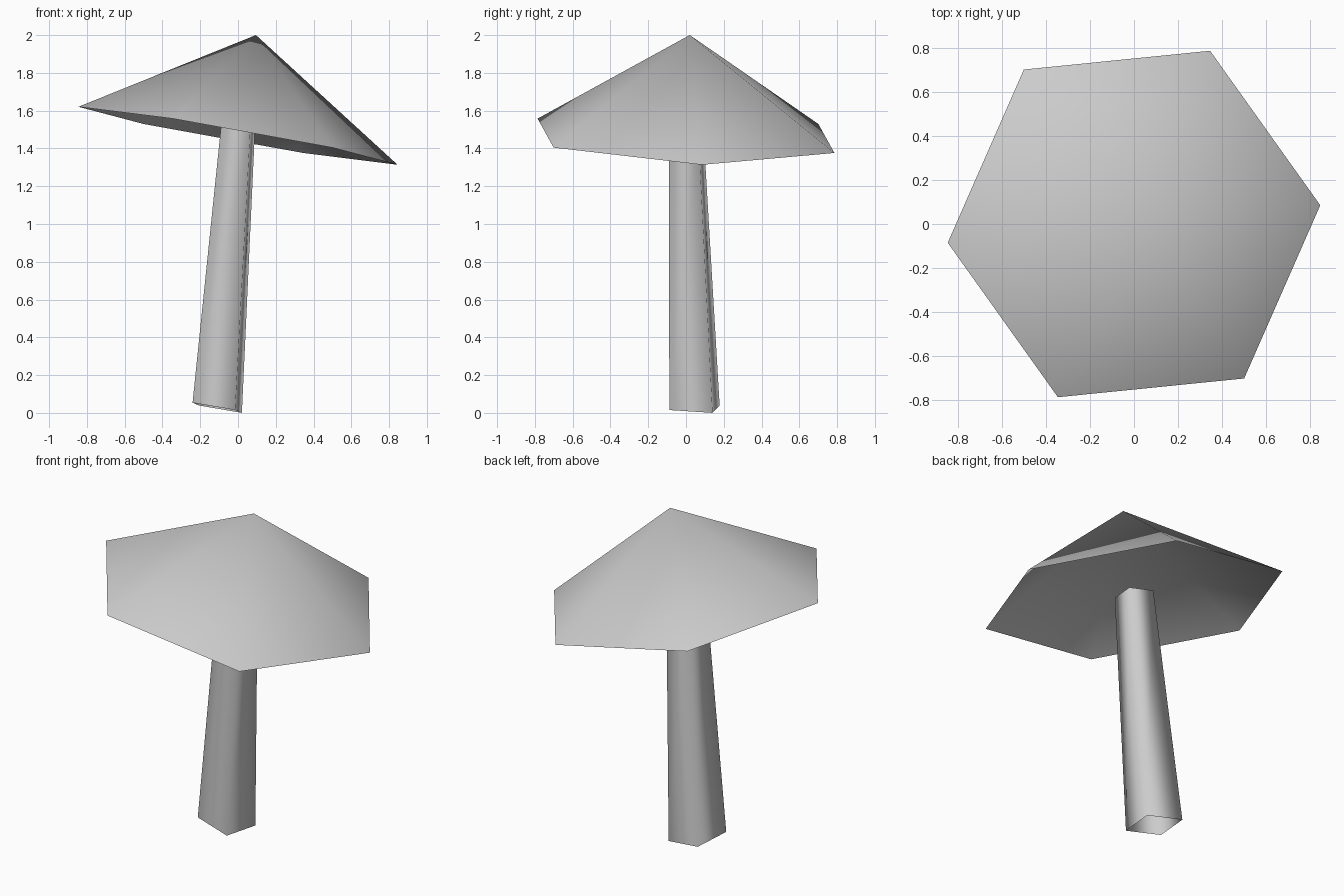
import bpy, bmesh
from math import cos, sin, pi, radians
from mathutils import Vector

cube = bpy.data.objects.get("Cube")
if cube:
    bpy.data.objects.remove(cube, do_unlink=True)

GREY = (0.6, 0.6, 0.6, 1.0)
grey = bpy.data.materials.new("plain grey")
grey.use_nodes = True
grey.diffuse_color = GREY
grey.node_tree.nodes["Principled BSDF"].inputs["Base Color"].default_value = GREY

# Shared tilted frame: axis leans towards +x, u points at the lowest cap corner
axis = Vector((0.175, 0.037, 0.984)).normalized()
u = Vector((0.845, 0.085, -0.1525))
u = (u - axis * u.dot(axis)).normalized()
v = axis.cross(u)


def ring(bm, centre, radius, sides, spin=0.0):
    """Regular polygon of vertices lying in the tilted plane."""
    angles = [spin + 2 * pi * i / sides for i in range(sides)]
    return [bm.verts.new(centre + radius * (u * cos(a) + v * sin(a))) for a in angles]


def finish(bm, name):
    for face in bm.faces:
        face.smooth = True
    mesh = bpy.data.meshes.new(name)
    bm.to_mesh(mesh)
    bm.free()
    mesh.materials.append(grey)
    obj = bpy.data.objects.new(name, mesh)
    bpy.context.collection.objects.link(obj)


# Cap: six-sided cone, open underneath
bm = bmesh.new()
cap_centre = Vector((0, 0, 1.467))
rim = ring(bm, cap_centre, 0.863, 6)
apex = bm.verts.new(cap_centre + axis * 0.542)
for a, b in zip(rim, rim[1:] + rim[:1]):
    bm.faces.new((a, b, apex))
finish(bm, "cap")

# Stem: tapered, leaning square tube with open ends
bm = bmesh.new()
low = ring(bm, Vector((-0.11, 0.045, 0.027)), 0.164, 4, radians(30))
top = ring(bm, Vector((0, 0, 1.505)), 0.112, 4, radians(30))
for i in range(4):
    j = (i + 1) % 4
    bm.faces.new((low[i], low[j], top[j], top[i]))
finish(bm, "stem")
